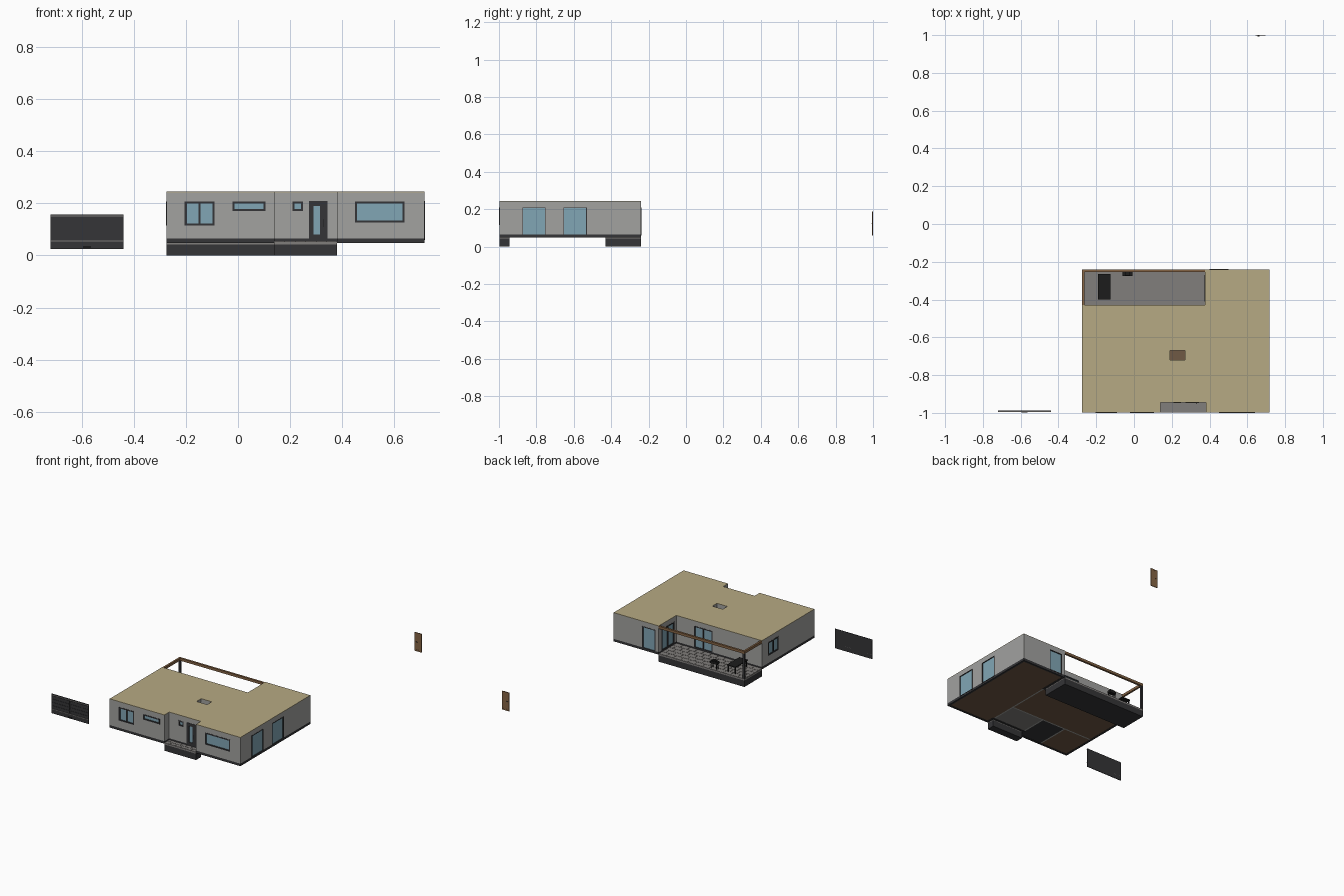
import bpy, bmesh
from mathutils import Vector

if "Cube" in bpy.data.objects:
    bpy.data.objects.remove(bpy.data.objects["Cube"])

def mat(name, r, g, b):
    m = bpy.data.materials.new(name)
    m.diffuse_color = (r, g, b, 1)
    m.use_nodes = True
    m.node_tree.nodes["Principled BSDF"].inputs["Base Color"].default_value = m.diffuse_color
    return m

WALL = mat("render_grey", .36, .36, .35)
DARK = mat("anthracite", .035, .035, .038)
GLASS = mat("glass_blue", .22, .38, .46)
ROOF = mat("roof_tan", .47, .40, .23)
WOOD = mat("wood_brown", .24, .13, .06)
FLOOR = mat("floor_brown", .16, .10, .06)
STONE = mat("stone_grey", .22, .21, .20)
BLACK = mat("black", .012, .012, .012)

def finish(name, bm, m):
    bmesh.ops.recalc_face_normals(bm, faces=bm.faces[:])
    me = bpy.data.meshes.new(name)
    bm.to_mesh(me)
    bm.free()
    ob = bpy.data.objects.new(name, me)
    bpy.context.collection.objects.link(ob)
    if m:
        me.materials.append(m)
    return ob

def boxes(name, spans, m):
    """One object from several (x0,x1,y0,y1,z0,z1) boxes."""
    bm = bmesh.new()
    for x0, x1, y0, y1, z0, z1 in spans:
        vs = bmesh.ops.create_cube(bm, size=1)["verts"]
        for v in vs:
            v.co = Vector((x1 if v.co.x > 0 else x0, y1 if v.co.y > 0 else y0,
                           z1 if v.co.z > 0 else z0))
    return finish(name, bm, m)

# House outline, anticlockwise: porch recess in front, terrace recess behind
PLAN = [(-.275, -.998), (.14, -.998), (.14, -.945), (.38, -.945), (.38, -.998), (.717, -.998),
        (.717, -.24), (.375, -.24), (.375, -.43), (-.275, -.43)]

def offset(pts, t):
    out = []
    for i, p in enumerate(pts):
        a, b, c = Vector(pts[i - 1]), Vector(p), Vector(pts[(i + 1) % len(pts)])
        d, e = (b - a).normalized(), (c - b).normalized()
        out.append(b + t * (Vector((-d.y, d.x)) + Vector((-e.y, e.x))))
    return out

def ring(name, z0, z1, t, m):
    bm = bmesh.new()
    n = len(PLAN)
    loops = [[bm.verts.new((p[0], p[1], z)) for p in pts]
             for pts, z in ((PLAN, z0), (PLAN, z1), (offset(PLAN, t), z1), (offset(PLAN, t), z0))]
    for k in range(4):
        A, B = loops[k], loops[(k + 1) % 4]
        for i in range(n):
            j = (i + 1) % n
            bm.faces.new((A[i], A[j], B[j], B[i]))
    return finish(name, bm, m)

def slab(name, z0, z1, m):
    bm = bmesh.new()
    n = len(PLAN)
    A = [bm.verts.new((x, y, z0)) for x, y in PLAN]
    B = [bm.verts.new((x, y, z1)) for x, y in PLAN]
    bm.faces.new(A)
    bm.faces.new(B)
    for i in range(n):
        j = (i + 1) % n
        bm.faces.new((A[i], A[j], B[j], B[i]))
    return finish(name, bm, m)

def cut(ob, cutter):
    md = ob.modifiers.new("openings", "BOOLEAN")
    md.operation, md.solver, md.object = "DIFFERENCE", "EXACT", cutter
    cutter.hide_render = True
    cutter.hide_viewport = True

# Walls, plinth, roof
walls = ring("outer_walls", .065, .242, .014, WALL)
plinth = ring("plinth", .048, .065, .014, DARK)
roof = slab("roof", .242, .245, ROOF)

# Openings: name, wall axis, wall position, outward sign, from, to, z0, z1, panes, frame width
OPENINGS = [
    ("front_window_left", "x", -.998, -1, -.205, -.09, .115, .208, 2, .008),
    ("front_window_strip", "x", -.998, -1, -.022, .106, .171, .208, 1, .008),
    ("porch_window", "x", -.945, -1, .21, .25, .171, .208, 1, .008),
    ("front_window_right", "x", -.998, -1, .45, .64, .126, .208, 1, .008),
    ("right_glass_door_a", "y", .717, 1, -.875, -.75, .06, .21, 1, .004),
    ("right_glass_door_b", "y", .717, 1, -.655, -.53, .06, .21, 1, .004),
    ("wing_back_door", "x", -.24, 1, .40, .50, .06, .21, 1, .005),
    ("wing_terrace_door", "y", .375, -1, -.41, -.27, .06, .21, 2, .007),
    ("terrace_sliding_door", "x", -.43, 1, .10, .24, .06, .21, 2, .007),
    ("left_window", "y", -.275, -1, -.61, -.495, .115, .208, 2, .008),
]

def oriented(axis, pos, s, a0, a1, d0, d1, z0, z1):
    lo, hi = sorted((pos + s * d0, pos + s * d1))
    return (a0, a1, lo, hi, z0, z1) if axis == "x" else (lo, hi, a0, a1, z0, z1)

holes = [oriented("x", -.945, -1, .272, .345, -.03, .03, .056, .21)]
for name, ax, pos, s, a0, a1, z0, z1, n, f in OPENINGS:
    o = lambda *q: oriented(ax, pos, s, *q)
    holes.append(o(a0, a1, -.03, .03, z0, z1))
    d0, d1 = -.010, .0015
    bars = [o(a0, a1, d0, d1, z0, z0 + f), o(a0, a1, d0, d1, z1 - f, z1)]
    for k in range(n + 1):
        x = a0 + (a1 - a0 - f) * k / n
        bars.append(o(x, x + f, d0, d1, z0 + f, z1 - f))
    boxes(name + "_frame", bars, DARK)
    boxes(name + "_glass", [o(a0 + f, a1 - f, -.007, -.004, z0 + f, z1 - f)], GLASS)
cutter = boxes("opening_cutter", holes, None)
cut(walls, cutter)
cut(plinth, cutter)

# Roof opening with short shaft
cut(roof, boxes("roof_cutter", [(.19, .27, -.72, -.67, .2, .3)], None))
boxes("roof_shaft", [(.186, .19, -.724, -.666, .21, .242), (.27, .274, -.724, -.666, .21, .242),
                     (.19, .27, -.724, -.72, .21, .242), (.19, .27, -.67, -.666, .21, .242)], WALL)

# Front door with glass strip and bar handle
boxes("front_door", [(.272, .291, -.947, -.936, .056, .21), (.316, .345, -.947, -.936, .056, .21),
                     (.291, .316, -.947, -.936, .056, .08), (.291, .316, -.947, -.936, .19, .21)], DARK)
boxes("front_door_glass", [(.291, .316, -.943, -.940, .08, .19)], GLASS)
boxes("front_door_handle", [(.328, .331, -.952, -.947, .11, .14)], BLACK)

# Room floors and inner walls
boxes("wood_floors", [(.387, .703, -.984, -.254, .05, .06), (-.261, .377, -.742, -.444, .05, .06),
                      (-.261, -.055, -.984, -.752, .05, .06)], FLOOR)
boxes("hall_floor", [(.137, .377, -.931, -.752, .05, .06)], STONE)
boxes("bath_floor", [(-.045, .126, -.984, -.752, .05, .06)], DARK)
boxes("inner_walls", [(.377, .387, -.931, -.444, .05, .242), (-.261, .377, -.752, -.742, .05, .242),
                      (-.055, -.045, -.984, -.752, .05, .242),
                      (.126, .137, -.931, -.752, .05, .242)], WALL)

def paved(name, x0, x1, y0, y1, nx, ny):
    """Dark foundation block with staggered stone paving on top."""
    boxes(name + "_base", [(x0, x1, y0, y1, 0, .043)], DARK)
    boxes(name + "_bed", [(x0, x1, y0, y1, .043, .053)], STONE)
    tiles, g = [], .001
    w, h = (x1 - x0) / nx, (y1 - y0) / ny
    for j in range(ny):
        for i in range(nx + j % 2):
            a = max(x0, x0 + (i - .5 * (j % 2)) * w)
            b = min(x1, x0 + (i + 1 - .5 * (j % 2)) * w)
            tiles.append((a + g, b - g, y0 + j * h + g, y0 + (j + 1) * h - g, .053, .055))
    boxes(name + "_paving", tiles, STONE)

paved("terrace", -.275, .375, -.43, -.24, 12, 5)
paved("porch", .14, .38, -.998, -.945, 6, 2)

# Terrace pergola
boxes("pergola_beams", [(-.275, .375, -.254, -.24, .226, .243),
                        (-.275, -.262, -.43, -.254, .226, .243)], WOOD)
boxes("pergola_post", [(-.275, -.262, -.253, -.24, .055, .226)], DARK)

# Terrace table and grill
boxes("terrace_table", [(-.19, -.125, -.4, -.265, .098, .104)]
      + [(x, x + .006, y, y + .006, .055, .098) for x in (-.187, -.134) for y in (-.396, -.275)], BLACK)
boxes("grill", [(-.06, -.008, -.275, -.25, .09, .105), (-.048, -.02, -.272, -.253, .105, .114)]
      + [(x, x + .004, y, y + .004, .055, .09) for x in (-.056, -.016) for y in (-.273, -.256)], BLACK)

# Detached garage gate: backing sheet, raised panels, rails, handle
boxes("gate_sheet", [(-.72, -.44, -.991, -.987, .025, .158)], DARK)
boxes("gate_panels", [(-.717 + i * .0465, -.717 + i * .0465 + .042, -.993, -.991,
                       .060 + j * .0225, .079 + j * .0225) for i in range(6) for j in range(4)], DARK)
boxes("gate_rails", [(-.72, -.44, -.994, -.987, .053, .057),
                     (-.72, -.44, -.994, -.987, .150, .154)], STONE)
boxes("gate_handle", [(-.595, -.565, -.997, -.991, .030, .034)], BLACK)

# Detached wooden door: frame, recessed panels, handles on both sides
boxes("spare_door_frame", [(.643, .651, .994, .999, .06, .187), (.688, .696, .994, .999, .06, .187),
                           (.651, .688, .994, .999, .06, .07), (.651, .688, .994, .999, .177, .187)], WOOD)
boxes("spare_door_leaf", [(.651, .688, .995, .998, .07, .177)], WOOD)
boxes("spare_door_handles", [(.653, .664, .992, .995, .122, .125),
                             (.653, .664, .998, 1.0, .122, .125)], DARK)
